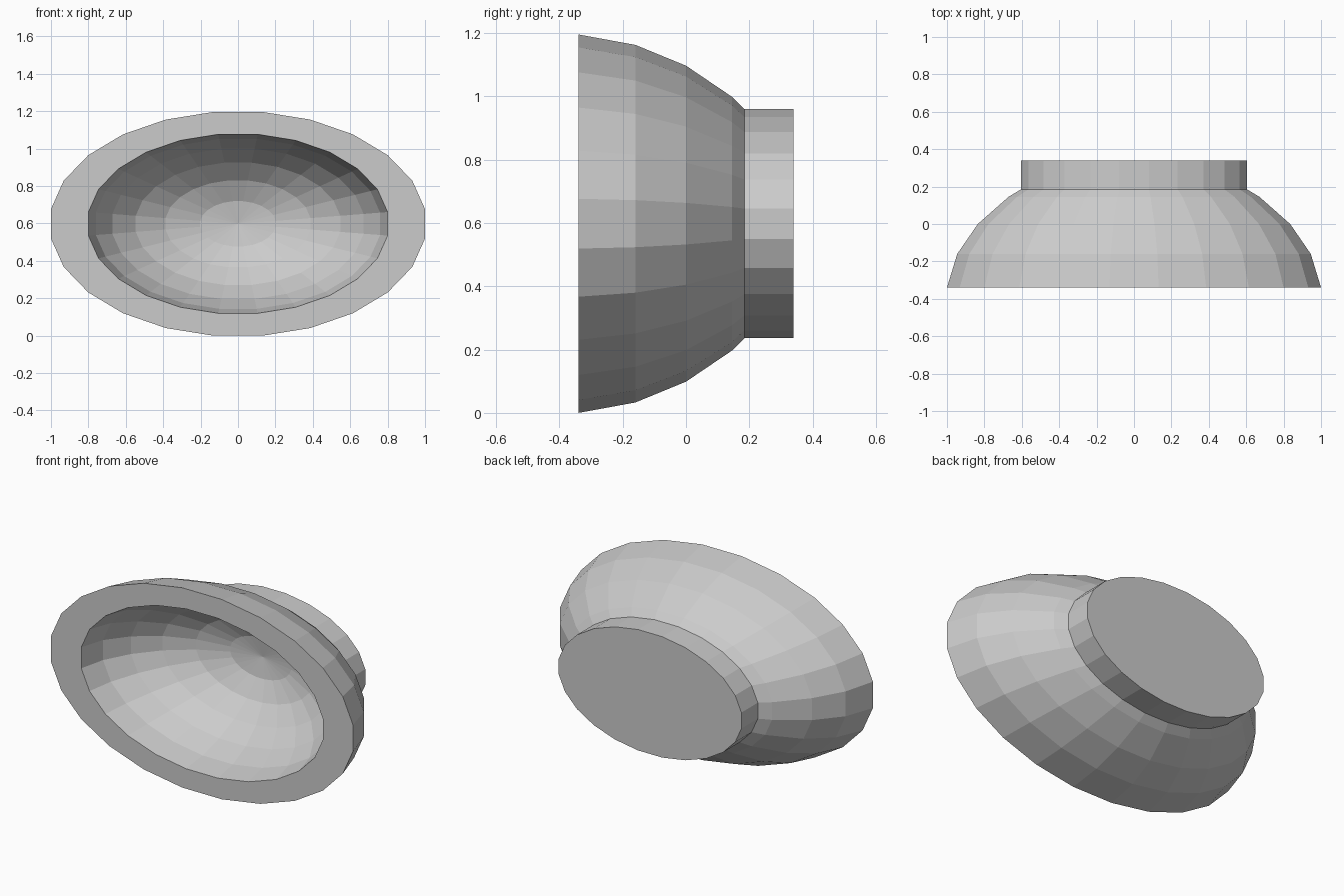
import bpy, bmesh
from math import cos, sin, pi

if "Cube" in bpy.data.objects:
    bpy.data.objects.remove(bpy.data.objects["Cube"])

SIDES = 24
CENTRE_Z = 0.598
SQUASH = 0.598                      # height to width ratio of the oval
FLAT = cos(pi / SIDES)              # profile widths are measured to the widest vertices


def add_ring(bm, half_width, y):
    r = half_width / FLAT
    return [bm.verts.new((r * cos(a), y, CENTRE_Z + SQUASH * r * sin(a)))
            for a in ((i + 0.5) * 2 * pi / SIDES for i in range(SIDES))]


def oval_lathe(name, profile, pole_y):
    """Sweep (half width, y) points round an oval, from back cap to inner pole."""
    bm = bmesh.new()
    rings = [add_ring(bm, w, y) for w, y in profile]
    bm.faces.new(rings[0])
    for a, b in zip(rings, rings[1:]):
        for i in range(SIDES):
            j = (i + 1) % SIDES
            bm.faces.new((a[i], a[j], b[j], b[i]))
    pole = bm.verts.new((0, pole_y, CENTRE_Z))
    for i in range(SIDES):
        bm.faces.new((rings[-1][i], rings[-1][(i + 1) % SIDES], pole))
    bmesh.ops.recalc_face_normals(bm, faces=bm.faces[:])
    mesh = bpy.data.meshes.new(name)
    bm.to_mesh(mesh)
    bm.free()
    obj = bpy.data.objects.new(name, mesh)
    bpy.context.collection.objects.link(obj)
    return obj


# Foot and outer wall, back to front
outer = [(0.605, 0.34), (0.605, 0.185), (0.671, 0.145),
         (0.835, 0.0), (0.945, -0.16), (1.0, -0.34)]
# Hollow: half an ellipsoid from the rim down to its pole
RIM_Y, DEPTH, INNER = -0.34, 0.575, 0.8
widths = [INNER, 0.76, 0.672, 0.547, 0.388, 0.202]
inner = [(w, RIM_Y + DEPTH * sin(k * pi / 12)) for k, w in enumerate(widths)]

oval_lathe("oval_bowl", outer + inner, RIM_Y + DEPTH)
